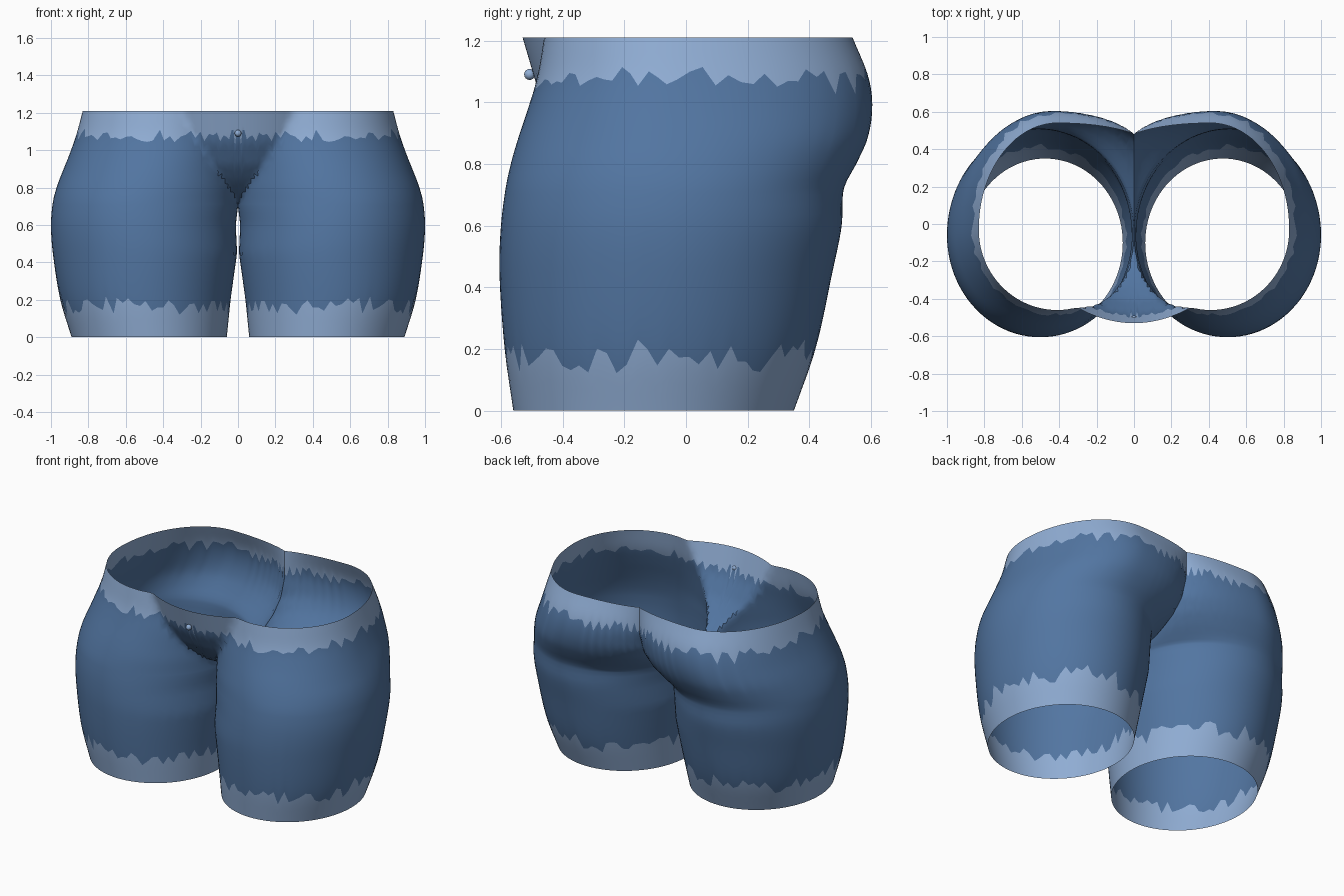
import bpy, bmesh, math, random

if "Cube" in bpy.data.objects:
    bpy.data.objects.remove(bpy.data.objects["Cube"])

random.seed(4)
TOP, CROTCH = 1.21, 0.70


def material(name, rgb):
    m = bpy.data.materials.new(name)
    m.diffuse_color = (*rgb, 1)
    m.use_nodes = True
    m.node_tree.nodes["Principled BSDF"].inputs["Base Color"].default_value = m.diffuse_color
    return m


denim = material("denim blue", (0.085, 0.18, 0.36))
faded = material("faded blue", (0.28, 0.42, 0.66))

# Half-body sections: height, outer x, front y, back y, leg axis x, leg axis y
SECTIONS = [
    (0.00, .89, -.56, .35, .475, -.10), (0.20, .95, -.588, .42, .495, -.09),
    (0.45, .99, -.605, .475, .50, -.07), (0.60, 1.0, -.60, .505, .51, -.06),
    (0.72, .99, -.585, .512, .51, -.05), (0.80, .97, -.568, .552, .49, -.05),
    (0.88, .94, -.545, .588, .47, -.04), (0.98, .90, -.512, .604, .44, -.04),
    (1.08, .865, -.482, .592, .42, -.03), (1.21, .83, -.46, .54, .41, -.03)]
# Centre seam: height, front y, back y
SEAM = [(.70, -.08, -.05), (.73, -.17, .10), (.78, -.26, .25), (.84, -.335, .36),
        (.92, -.41, .44), (1.04, -.48, .48), (1.21, -.53, .48)]
# Gap between the thighs: height, inner x
GAP = [(0, .06), (.2, .04), (.45, .005), (.6, .012), (.70, 0), (1.21, 0)]


def sample(table, z, smooth=False):
    i = 0
    while i < len(table) - 2 and z > table[i + 1][0]:
        i += 1
    a, b = table[i], table[i + 1]
    t = (z - a[0]) / (b[0] - a[0])
    if not smooth:
        return [p + (q - p) * t for p, q in zip(a[1:], b[1:])]
    h, out = b[0] - a[0], []
    for c in range(1, len(a)):
        def slope(k):
            lo, hi = table[max(k - 1, 0)], table[min(k + 1, len(table) - 1)]
            return (hi[c] - lo[c]) / (hi[0] - lo[0]) * h
        m0, m1 = slope(i), slope(i + 1)
        out.append((2*t**3 - 3*t*t + 1) * a[c] + (t**3 - 2*t*t + t) * m0
                   + (3*t*t - 2*t**3) * b[c] + (t**3 - t*t) * m1)
    return out


def shell_point(z, s):
    """s runs 0..4: inner front, outer front, outer back, inner back."""
    xo, yf, yb, cx, cy = sample(SECTIONS, z, True)
    xi = sample(GAP, z)[0]
    seam_f, seam_b = sample(SEAM, z) if z > CROTCH + 1e-6 else (cy, cy)
    a = (s - 1) * math.pi / 2
    if s <= 1:                                   # thigh, bridged by the front panel
        x = cx + (cx - xi) * math.sin(a)
        y = cy + (yf - cy) * math.cos(a)
        if z > CROTCH + 1e-6:
            y = min(y, seam_f + 0.9 * x * x)
    elif s <= 3:                                 # outer hip
        x = cx + (xo - cx) * math.sin(a)
        y = cy + ((yf if s < 2 else yb) - cy) * abs(math.cos(a))
    else:
        raise ValueError(s)
    return x, y, z


def back_point(z, s):
    """Inner back quadrant, rolling into the centre crease."""
    xo, yf, yb, cx, cy = sample(SECTIONS, z, True)
    xi = sample(GAP, z)[0]
    seam_b = sample(SEAM, z)[1] if z > CROTCH + 1e-6 else cy
    u = math.sin((s - 3) * math.pi / 2)
    k = 1 - 0.25 * max(0, (z - CROTCH) / (TOP - CROTCH))
    f = (1 - math.sqrt(max(0, 1 - k * u * u))) / (1 - math.sqrt(1 - k))
    return cx - (cx - xi) * u, yb + (seam_b - yb) * f, z


# Ragged faded edges, one height per column
COLS = 92
low = [.165 + random.uniform(-.045, .045) + random.choice((0, 0, 0, .04))
       for _ in range(COLS + 1)]
high = [1.08 + random.uniform(-.035, .035) - random.choice((0, 0, 0, .03))
        for _ in range(COLS + 1)]
low[-1] = low[0]

bm = bmesh.new()
grid, band_rows = [], []
for c in range(COLS + 1):
    s = 4 * c / COLS
    stops = [(0, 4), (low[c], 16), (CROTCH, 2), (.722, 14), (high[c], 5), (TOP, 0)]
    heights = []
    for (z0, n), (z1, _) in zip(stops, stops[1:]):
        heights += [z0 + (z1 - z0) * i / n for i in range(n)]
    heights.append(TOP)
    point = shell_point if s <= 3 else back_point
    grid.append([bm.verts.new(point(z, s)) for z in heights])

rows = len(grid[0]) - 1
for c in range(COLS):
    for r in range(rows):
        f = bm.faces.new((grid[c][r], grid[c + 1][r], grid[c + 1][r + 1], grid[c][r + 1]))
        f.material_index = 1 if r < 4 or r >= rows - 5 else 0
bmesh.ops.remove_doubles(bm, verts=bm.verts, dist=1e-5)

mesh = bpy.data.meshes.new("shorts")
bm.to_mesh(mesh)
bm.free()
mesh.materials.append(denim)
mesh.materials.append(faded)
shorts = bpy.data.objects.new("shorts", mesh)
bpy.context.collection.objects.link(shorts)

# Mirror the half into a full garment
mirror = shorts.modifiers.new("mirror", 'MIRROR')
mirror.merge_threshold = 0.0005
bpy.context.view_layer.objects.active = shorts
shorts.select_set(True)
bpy.ops.object.modifier_apply(modifier="mirror")
bpy.ops.object.shade_smooth_by_angle(angle=math.radians(40))

# Small fastener at the front of the waist
bpy.ops.mesh.primitive_uv_sphere_add(segments=12, ring_count=8, radius=.018,
                                     location=(0, -.507, 1.09))
button = bpy.context.object
button.name = "waist_button"
button.data.materials.append(faded)
bpy.ops.object.shade_smooth_by_angle(angle=math.radians(40))
